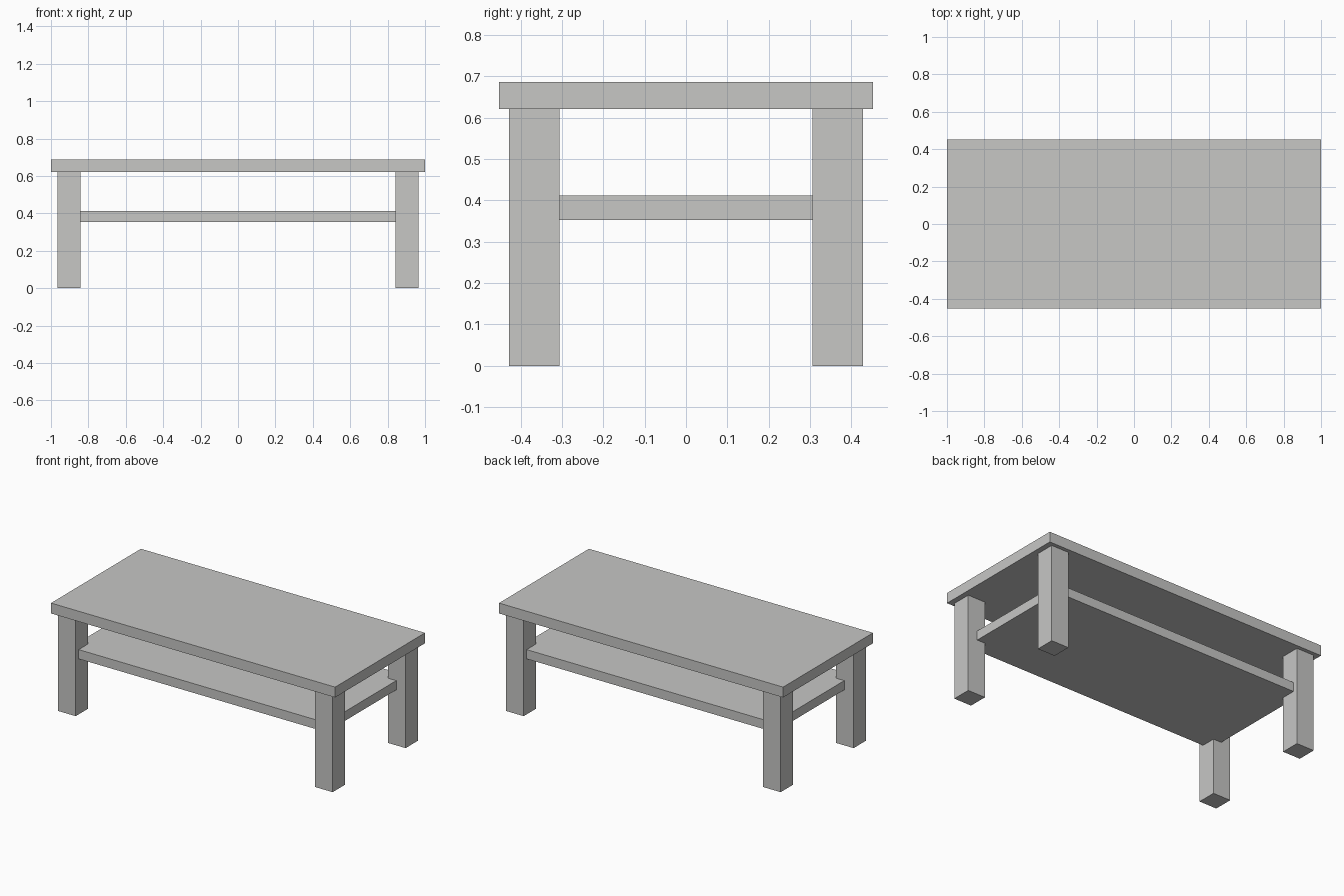
import bpy

if "Cube" in bpy.data.objects:
    bpy.data.objects.remove(bpy.data.objects["Cube"])

# Single flat colour
grey = bpy.data.materials.new("light_grey")
grey.diffuse_color = (0.57, 0.57, 0.56, 1.0)
grey.use_nodes = True
grey.node_tree.nodes["Principled BSDF"].inputs["Base Color"].default_value = grey.diffuse_color


def box(name, lo, hi):
    """Axis-aligned box between two opposite corners."""
    centre = [(a + b) / 2 for a, b in zip(lo, hi)]
    bpy.ops.mesh.primitive_cube_add(size=1, location=centre)
    ob = bpy.context.object
    ob.name = name
    ob.scale = [b - a for a, b in zip(lo, hi)]
    bpy.ops.object.transform_apply(location=False, rotation=False, scale=True)
    ob.data.materials.append(grey)
    return ob


# Table top
box("table_top", (-1.0, -0.452, 0.621), (1.0, 0.452, 0.687))

# Lower shelf, its corners let into the legs
box("lower_shelf", (-0.90, -0.398, 0.353), (0.90, 0.398, 0.412))

# Four square legs
for side, sx in (("left", -1), ("right", 1)):
    for end, sy in (("front", -1), ("back", 1)):
        x0, x1 = sorted((sx * 0.843, sx * 0.966))
        y0, y1 = sorted((sy * 0.306, sy * 0.428))
        box(f"{end}_{side}_leg", (x0, y0, 0.0), (x1, y1, 0.621))
